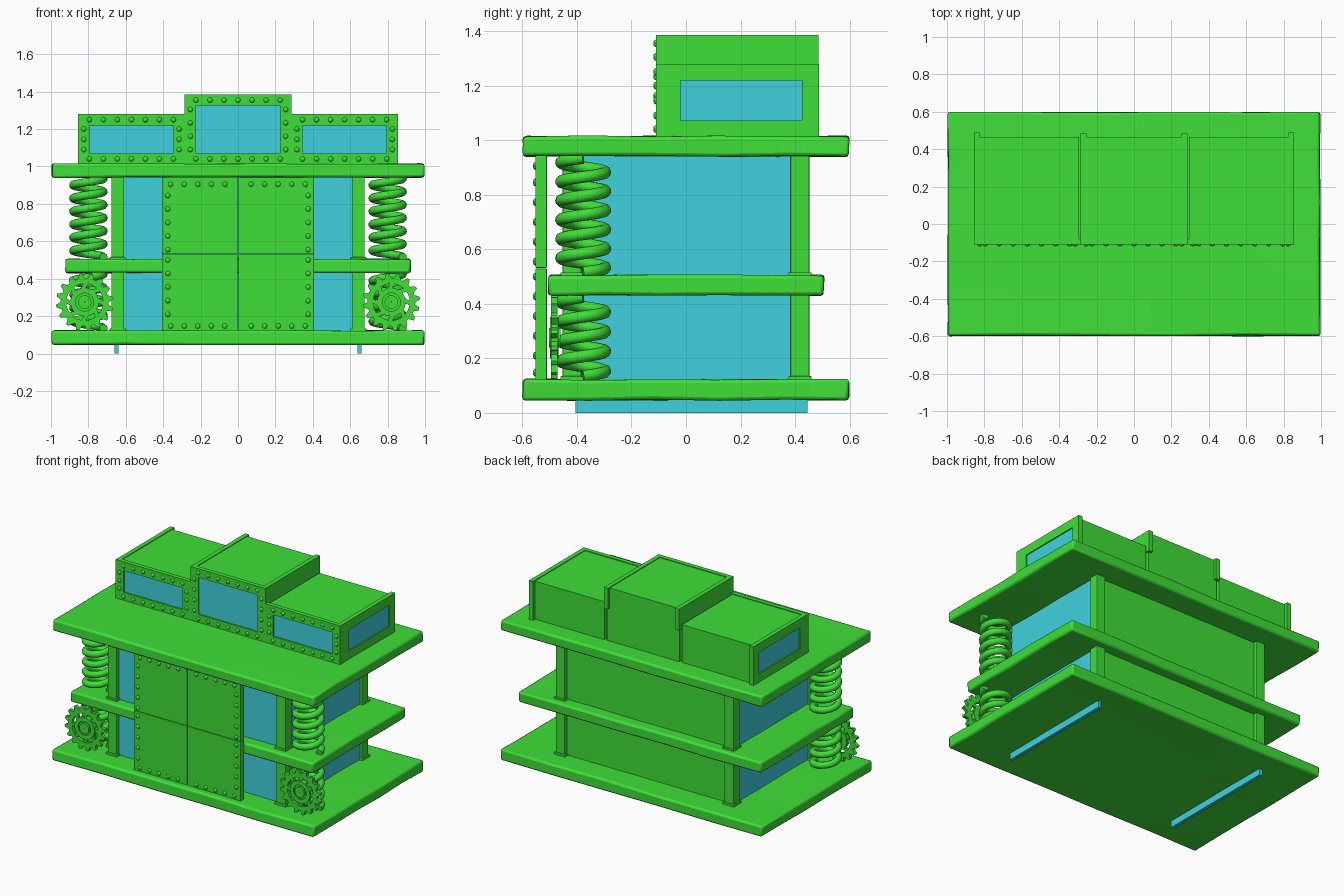
import bpy, bmesh, math, random
from mathutils import Matrix, Vector

if "Cube" in bpy.data.objects:
    bpy.data.objects.remove(bpy.data.objects["Cube"])

random.seed(4)


def material(name, col):
    m = bpy.data.materials.new(name)
    m.diffuse_color = (*col, 1)
    m.use_nodes = True
    m.node_tree.nodes["Principled BSDF"].inputs["Base Color"].default_value = m.diffuse_color
    return m


GREEN = material("green", (0.05, 0.74, 0.04))
BLUE = material("blue", (0.05, 0.65, 0.73))


def finish(bm, name, mat=GREEN, bevel=0, smooth=False):
    bmesh.ops.recalc_face_normals(bm, faces=bm.faces)
    me = bpy.data.meshes.new(name)
    bm.to_mesh(me)
    bm.free()
    me.materials.append(mat)
    ob = bpy.data.objects.new(name, me)
    bpy.context.collection.objects.link(ob)
    if bevel:
        b = ob.modifiers.new("bevel", "BEVEL")
        b.width, b.segments, b.limit_method = bevel, 2, "ANGLE"
    if smooth:
        bpy.ops.object.select_all(action="DESELECT")
        ob.select_set(True)
        bpy.context.view_layer.objects.active = ob
        bpy.ops.object.shade_smooth_by_angle(angle=math.radians(40))
    return ob


def add_box(bm, x0, x1, y0, y1, z0, z1):
    m = Matrix.Translation(((x0 + x1) / 2, (y0 + y1) / 2, (z0 + z1) / 2))
    m = m @ Matrix.Diagonal((x1 - x0, y1 - y0, z1 - z0, 1))
    return bmesh.ops.create_cube(bm, size=1, matrix=m)


def boxes(name, items, mat=GREEN, bevel=0):
    bm = bmesh.new()
    for it in items:
        add_box(bm, *it)
    return finish(bm, name, mat, bevel)


def slab(name, hx, hy, z0, z1):
    # deck with slightly uneven, rounded edges
    bm = bmesh.new()
    add_box(bm, -hx, hx, -hy, hy, z0, z1)
    bmesh.ops.subdivide_edges(bm, edges=[e for e in bm.edges if e.calc_length() > 0.5],
                              cuts=4, use_grid_fill=True)
    j = lambda: random.uniform(-0.004, 0.004)
    for v in bm.verts:
        v.co += Vector((j(), j(), j() * 0.7))
    finish(bm, name, GREEN, 0.012, True)


def frame(u0, u1, v0, v1, b):
    # four strips round an opening, as (u0, u1, v0, v1)
    return [(u0, u1, v0, v0 + b), (u0, u1, v1 - b, v1),
            (u0, u0 + b, v0 + b, v1 - b), (u1 - b, u1, v0 + b, v1 - b)]


def line(a, b, step):
    n = max(1, round(abs(b - a) / step))
    return [a + (b - a) * i / n for i in range(n + 1)]


def rivets(name, points, y):
    bm = bmesh.new()
    for x, z in points:
        m = Matrix.Translation((x, y, z)) @ Matrix.Diagonal((1, 0.7, 1, 1))
        bmesh.ops.create_uvsphere(bm, u_segments=10, v_segments=6, radius=0.014, matrix=m)
    finish(bm, name, smooth=True)


def ring(bm, cx, cz, outer, r_in, y0, y1):
    # annulus facing y; outer is a repeating list of radii
    n = 64
    loops = []
    for y in (y0, y1):
        for k in (0, 1):
            loop = []
            for i in range(n):
                a = 2 * math.pi * i / n
                r = r_in if k else outer[i % len(outer)]
                loop.append(bm.verts.new((cx + r * math.cos(a), y, cz + r * math.sin(a))))
            loops.append(loop)
    for p, q in ((0, 1), (1, 3), (3, 2), (2, 0)):
        for i in range(n):
            j = (i + 1) % n
            bm.faces.new((loops[p][i], loops[p][j], loops[q][j], loops[q][i]))


def spring(name, cx, cy, z0, z1, turns):
    cu = bpy.data.curves.new(name, "CURVE")
    cu.dimensions = "3D"
    cu.bevel_depth, cu.bevel_resolution, cu.use_fill_caps = 0.022, 3, True
    sp = cu.splines.new("POLY")
    n = int(turns * 24)
    sp.points.add(n)
    for i, p in enumerate(sp.points):
        a = 2 * math.pi * turns * i / n
        p.co = (cx + 0.081 * math.cos(a), cy + 0.081 * math.sin(a), z0 + (z1 - z0) * i / n, 1)
    cu.materials.append(GREEN)
    ob = bpy.data.objects.new(name, cu)
    bpy.context.collection.objects.link(ob)
    bpy.ops.object.select_all(action="DESELECT")
    ob.select_set(True)
    bpy.context.view_layer.objects.active = ob
    bpy.ops.object.convert(target="MESH")
    bpy.ops.object.shade_smooth()


# three decks
slab("bottom_deck", 0.995, 0.597, 0.047, 0.123)
slab("middle_deck", 0.922, 0.505, 0.43, 0.505)
slab("top_deck", 0.995, 0.597, 0.94, 1.015)

# glass and back wall
boxes("side_glass", [(s * 0.65 - 0.011, s * 0.65 + 0.011, -0.405, 0.445, 0, 0.98) for s in (-1, 1)], BLUE)
boxes("front_glass", [(-0.635, 0.635, -0.425, -0.405, 0.08, 0.98)], BLUE)
boxes("back_wall", [(-0.635, 0.635, 0.40, 0.425, 0.08, 0.98)])

# corner posts with foot plates on each storey
posts = []
for sx in (-1, 1):
    for sy in (-1, 1):
        x, y = sx * 0.643, sy * 0.418
        for z0, z1 in ((0.115, 0.44), (0.495, 0.95)):
            posts.append((x - 0.034, x + 0.034, y - 0.034, y + 0.034, z0, z1))
            posts.append((x - 0.043, x + 0.043, y - 0.043, y + 0.043, z0, z0 + 0.02))
boxes("corner_posts", posts, GREEN, 0.004)

# four riveted door panels
doors, pts = [], []
for sx in (-1, 1):
    a, b = sorted((sx * 0.0015, sx * 0.406))
    for z0, z1 in ((0.122, 0.529), (0.532, 0.942)):
        doors.append((a, b, -0.552, -0.51, z0, z1))
    pts += [(sx * 0.375, z) for z in line(0.21, 0.5, 0.072) + line(0.555, 0.845, 0.072)]
    pts += [(sx * x, z) for z in (0.147, 0.905) for x in line(0.07, 0.36, 0.072)]
boxes("door_panels", doors, GREEN, 0.003)
rivets("door_rivets", pts, -0.552)

# springs and gears at the front corners
for side, s in (("left", -1), ("right", 1)):
    spring(side + "_lower_spring", s * 0.80, -0.377, 0.135, 0.425, 4)
    spring(side + "_upper_spring", s * 0.80, -0.377, 0.515, 0.935, 6)
    bm = bmesh.new()
    cx, cz = s * 0.82, 0.275
    ring(bm, cx, cz, [0.128, 0.155, 0.152, 0.128], 0.098, -0.495, -0.472)
    ring(bm, cx, cz, [0.076], 0.048, -0.499, -0.468)
    ring(bm, cx, cz, [0.036], 0.002, -0.503, -0.46)
    ring(bm, cx, cz, [0.05], 0.03, -0.49, -0.472)
    for i in range(8):
        m = (Matrix.Translation((cx, -0.483, cz)) @ Matrix.Rotation(i * math.pi / 4, 4, "Y")
             @ Matrix.Translation((0.087, 0, 0)) @ Matrix.Rotation(0.5, 4, "Y")
             @ Matrix.Diagonal((0.045, 0.018, 0.022, 1)))
        bmesh.ops.create_cube(bm, size=1, matrix=m)
    finish(bm, side + "_gear", smooth=True)

# rooftop cabins: riveted front frames, glass, roofs and back walls
for name, x0, x1, top in (("left", -0.855, -0.285, 1.28), ("centre", -0.285, 0.285, 1.385),
                          ("right", 0.285, 0.855, 1.28)):
    boxes(name + "_cabin_frame", [(u0, u1, -0.11, -0.08, v0, v1)
                                  for u0, u1, v0, v1 in frame(x0, x1, 1.01, top, 0.06)])
    boxes(name + "_cabin_glass", [(x0 + 0.04, x1 - 0.04, -0.1, -0.085, 1.04, top - 0.04)], BLUE)
    boxes(name + "_cabin_body", [(x0 + 0.01, x1 - 0.01, -0.082, 0.465, top - 0.035, top - 0.005),
                                 (x0 + 0.01, x1 - 0.01, 0.44, 0.465, 1.01, top - 0.01)])
    pts = [(x, z) for x in line(x0 + 0.06, x1 - 0.06, 0.073) for z in (1.04, top - 0.03)]
    pts += [(x, z) for z in line(1.09, top - 0.08, 0.073) for x in (x0 + 0.03, x1 - 0.03)]
    rivets(name + "_cabin_rivets", pts, -0.11)

# cabin end frames with windows, and raised centre cabin sides
for side, s in (("left", -1), ("right", 1)):
    a, b = sorted((s * 0.825, s * 0.855))
    boxes(side + "_end_frame", [(a, b, u0, u1, v0, v1)
                                for u0, u1, v0, v1 in frame(-0.082, 0.488, 1.01, 1.28, 0.062)])
    boxes(side + "_end_glass", [(s * 0.84 - 0.007, s * 0.84 + 0.007, -0.05, 0.455, 1.04, 1.25)], BLUE)
    a, b = sorted((s * 0.255, s * 0.285))
    boxes(side + "_centre_side", [(a, b, -0.082, 0.485, 1.24, 1.385)])
